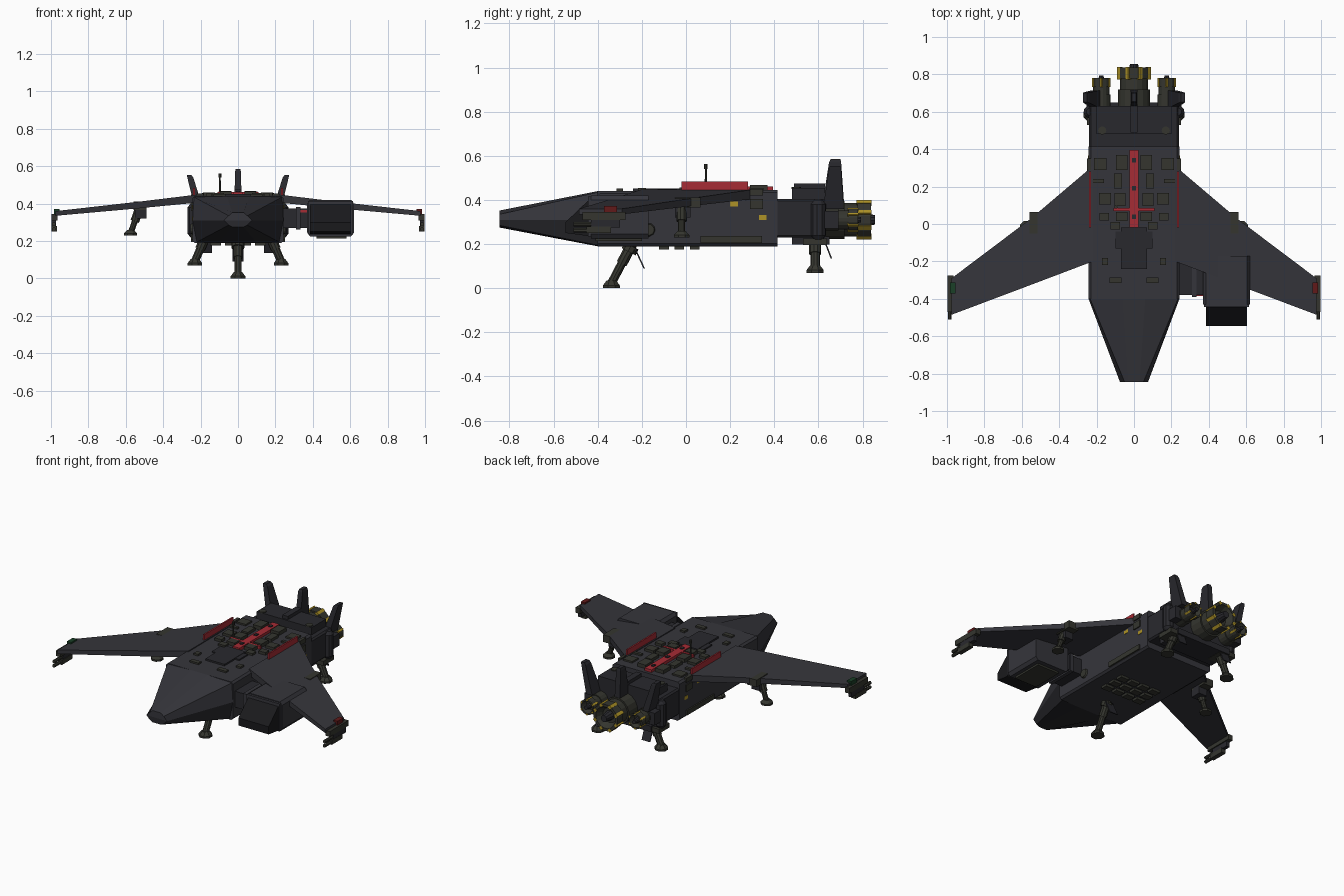
import bpy, bmesh, math
from mathutils import Vector

if "Cube" in bpy.data.objects:
    bpy.data.objects.remove(bpy.data.objects["Cube"])

def mat(name, r, g, b):
    m = bpy.data.materials.new(name)
    m.diffuse_color = (r, g, b, 1)
    m.use_nodes = True
    m.node_tree.nodes["Principled BSDF"].inputs["Base Color"].default_value = m.diffuse_color
    return m

HULL = mat("hull", .036, .036, .044)
DARK = mat("dark", .022, .022, .027)
METAL = mat("gunmetal", .035, .036, .028)
RED = mat("red", .38, .025, .035)
YEL = mat("yellow", .42, .29, .02)
GREEN = mat("green", .01, .05, .02)
LAMP = mat("lamp_red", .12, .01, .01)
GLASS = mat("glass", .01, .01, .012)

def finish(name, bm, m):
    bmesh.ops.recalc_face_normals(bm, faces=bm.faces[:])
    me = bpy.data.meshes.new(name)
    bm.to_mesh(me)
    bm.free()
    me.materials.append(m)
    o = bpy.data.objects.new(name, me)
    bpy.context.collection.objects.link(o)
    return o

def loft(name, rings, m, mirror=False):
    """Skin between rings of equal point count, caps on both ends."""
    for s in ((1, -1) if mirror else (1,)):
        bm = bmesh.new()
        vs = [[bm.verts.new((p[0] * s, p[1], p[2])) for p in r] for r in rings]
        n = len(rings[0])
        for a, b in zip(vs, vs[1:]):
            for i in range(n):
                bm.faces.new((a[i], a[(i + 1) % n], b[(i + 1) % n], b[i]))
        bm.faces.new(vs[0])
        bm.faces.new(vs[-1])
        finish(name + ("" if not mirror else "_right" if s > 0 else "_left"), bm, m)

def box(name, x0, x1, y0, y1, z0, z1, m, mirror=False):
    loft(name, [[(x0, y, z0), (x1, y, z0), (x1, y, z1), (x0, y, z1)] for y in (y0, y1)], m, mirror)

def tube(name, p, stations, m, axis=(0, 1, 0), n=12, mirror=False):
    """Turned part: stations are (distance along axis, radius)."""
    a = Vector(axis).normalized()
    u = a.orthogonal().normalized()
    v = a.cross(u)
    rings = [[Vector(p) + a * d + (u * math.cos(t) + v * math.sin(t)) * r
              for t in [2 * math.pi * (k + .5) / n for k in range(n)]] for d, r in stations]
    loft(name, rings, m, mirror)

def leg(name, top, foot, r, m, mirror=False):
    d = Vector(foot) - Vector(top)
    L = d.length
    tube(name + "_strut", top, [(0, r * 1.25), (L * .5, r * 1.25), (L * .5, r), (L, r)], m, d, 10, mirror)
    tube(name + "_foot", foot, [(-.022, .042), (-.01, .042), (.012, .024)], m, (0, 0, 1), 8, mirror)

# Fuselage and rear section
def section(y, w, z0, z1, c):
    return [(-w + c, y, z0), (w - c, y, z0), (w, y, z0 + c), (w, y, z1 - c),
            (w - c, y, z1), (-w + c, y, z1), (-w, y, z1 - c), (-w, y, z0 + c)]
loft("fuselage", [section(-.4, .243, .19, .44, .012), section(.415, .243, .19, .445, .012)], HULL)
loft("tail_section", [section(.41, .24, .23, .405, .01), section(.63, .24, .23, .405, .01)], DARK)
box("tail_top", -.2, .2, .48, .63, .40, .453, DARK)
box("tail_belly", -.2, .2, .48, .65, .197, .235, DARK)

# Faceted nose, upper and lower halves
def half(y, pts, s):
    return [(x, y, z) for x, z in pts] + [(-x, y, z) for x, z in reversed(pts)]
loft("nose_upper", [half(-.4, [(.06, .44), (.235, .435), (.243, .31)], 1),
                    half(-.845, [(.03, .352), (.05, .335), (.075, .31)], 1)], HULL)
loft("nose_lower", [half(-.4, [(.243, .31), (.22, .195), (.1, .19)], 1),
                    half(-.845, [(.075, .31), (.05, .285), (.03, .275)], 1)], DARK)

# Forward-swept wings
def wing_ring(x, yf, yb, z0, z1):
    return [(x, yf, z0), (x, yb, z0), (x, yb, z1), (x, yf, z1)]
loft("wing", [wing_ring(.22, -.2, .31, .405, .448), wing_ring(.55, -.325, .03, .373, .408),
              wing_ring(.975, -.485, -.29, .335, .36)], HULL, True)
box("wingtip_rail", .965, .998, -.47, -.275, .31, .345, METAL, True)
box("wingtip_gun", .972, .996, -.43, -.30, .275, .31, DARK, True)
for z in (.262, .29):
    tube("gun_barrel", (.985, -.51, z), [(0, .011), (.17, .011)], METAL, n=8, mirror=True)
box("gun_cradle", .968, .998, -.45, -.34, .25, .28, METAL, True)
box("right_light", .955, .985, -.372, -.312, .34, .372, LAMP)
box("left_light", -.985, -.955, -.372, -.312, .34, .372, GREEN)

# Wing legs
box("wing_pad", .49, .56, -.05, .065, .365, .412, METAL, True)
box("wing_leg_hub", .49, .55, -.05, .02, .32, .38, DARK, True)
tube("wing_leg", (.525, -.02, .38), [(0, .024), (.08, .024), (.08, .016), (.15, .016)], METAL, (.05, 0, -.14), 10, True)
tube("wing_foot", (.575, -.02, .229), [(0, .038), (.012, .038), (.03, .02)], METAL, (0, 0, 1), 8, True)

# Front and rear landing gear
leg("front_leg", (0, -.245, .2), (0, -.338, .022), .02, METAL)
tube("front_leg_collar", (0, -.26, .165), [(0, .036), (.03, .036)], METAL, (0, .093, .178), 10)
loft("front_gear_door", [[(-.03, -.235, .18), (.03, -.235, .18), (.03, -.228, .18), (-.03, -.228, .18)],
                         [(-.03, -.193, .09), (.03, -.193, .09), (.03, -.186, .09), (-.03, -.186, .09)]], DARK)
leg("rear_leg", (.175, .585, .22), (.23, .585, .092), .022, METAL, True)
box("rear_gear_mount", .13, .25, .53, .64, .195, .225, METAL, True)
loft("rear_gear_door", [[(.14, .63, .2), (.2, .63, .2), (.2, .637, .2), (.14, .637, .2)],
                        [(.14, .655, .135), (.2, .655, .135), (.2, .662, .135), (.14, .662, .135)]], DARK, True)

# Engines with yellow nozzle pads
def engine(x, r, y0, y1, n, mirror):
    L = y1 - y0
    tube("engine", (x, y0, .31), [(0, r), (L * .45, r), (L * .45, r * .88), (L * .72, r * .88), (L * .72, r),
         (L, r), (L, r * .8), (L * .8, r * .55)], METAL, n=16, mirror=mirror)
    tube("exhaust_core", (x, y0, .31), [(L * .7, r * .4), (L * 1.08, r * .25)], DARK, n=10, mirror=mirror)
    for k in range(n):
        t = 2 * math.pi * (k + .5) / n
        tube("nozzle_pad", (x + math.cos(t) * r * .93, y1 - L * .3, .31 + math.sin(t) * r * .93),
             [(0, r * .16), (L * .31, r * .16)], YEL, n=4, mirror=mirror)
engine(0, .088, .62, .838, 8, False)
engine(.175, .05, .62, .78, 6, True)
box("engine_mount", .2, .255, .62, .69, .27, .35, DARK, True)
tube("tail_bulge", (.235, .6, .31), [(-.09, .02), (-.07, .035), (.07, .035), (.09, .02)], DARK, (0, 0, 1), 10, True)
tube("tail_cap", (.17, .5, .45), [(0, .022), (.008, .022)], METAL, (0, 0, 1), 12, True)

# Tail fins
def fin_ring(x, w, y0, y1, z):
    return [(x - w, y0, z), (x + w, y0, z), (x + w, y1, z), (x - w, y1, z)]
loft("center_fin", [fin_ring(0, .02, .615, .718, .36), fin_ring(0, .016, .648, .703, .57), fin_ring(0, .012, .655, .7, .585)], DARK)
box("center_fin_base", -.02, .02, .49, .63, .445, .475, DARK)
loft("side_fin", [fin_ring(.205, .022, .62, .715, .36), fin_ring(.255, .016, .648, .703, .54), fin_ring(.262, .012, .652, .7, .553)], DARK, True)

# Cockpit pod on the right side only
box("pod_tunnel", .24, .38, -.38, -.2, .27, .375, DARK)
box("tunnel_collar", .31, .335, -.39, -.19, .262, .382, HULL)
box("tunnel_red_band", .32, .372, -.386, -.2, .352, .366, RED)
def pod_ring(x, i):
    return [(x, -.43, .225 + i), (x, -.43, .42 - i), (x, -.17, .42 - i), (x, -.17, .225 + i)]
loft("cockpit_pod", [pod_ring(.37, .02), pod_ring(.385, 0), pod_ring(.605, 0), pod_ring(.62, .02)], HULL)
loft("pod_windshield", [[(x, -.43, .235), (x, -.545, .25), (x, -.545, .30), (x, -.43, .41)] for x in (.385, .605)], GLASS)
box("pod_frame", .375, .615, -.445, -.43, .235, .415, HULL)
box("pod_skid", .42, .58, -.41, -.2, .213, .228, METAL)

# Red spine, side panels and antenna
box("spine_stripe", -.025, .025, -.02, .395, .44, .462, RED)
box("red_panel", .23, .24, -.02, .28, .44, .483, RED, True)
box("red_cross_bar", .025, .11, .07, .085, .44, .462, RED, True)
for y in (.04, .19, .34):
    box("spine_block", -.01, .01, y - .012, y + .012, .455, .468, DARK)
tube("antenna", (-.097, .09, .44), [(0, .006), (.1, .005), (.1, .009), (.122, .009)], METAL, (0, 0, 1), 8)

# Deck plates: x, y, half width, half length, height
box("deck_hatch", -.07, .07, -.24, -.02, .44, .452, DARK)
box("deck_hatch_wide", -.1, .1, -.13, -.04, .44, .45, DARK)
for x, y, w, l, h in [(.18, .32, .034, .032, .455), (.065, .33, .03, .04, .468), (.19, .23, .03, .01, .455),
                      (.085, .23, .022, .04, .462), (.155, .135, .032, .03, .46), (.075, .13, .03, .035, .466),
                      (.065, .04, .03, .025, .465), (.16, .04, .025, .02, .46), (.1, -.01, .025, .02, .456),
                      (.155, -.2, .016, .018, .453), (.1, -.3, .032, .015, .451)]:
    box("deck_plate", x - w, x + w, y - l, y + l, .435, h, METAL, True)

# Belly vents and hull side details
for i, y in enumerate((-.1, -.03, .04)):
    for x in (.04, .12):
        box("belly_vent", x - .03, x + .03, y - .022, y + .022, .175, .195, METAL, True)
box("side_pipe", .24, .252, .065, .345, .205, .237, METAL, True)
tube("side_port", (.235, -.17, .265), [(0, .034), (.018, .026)], METAL, (1, 0, 0), 10, True)
box("side_block", .24, .25, .29, .35, .36, .405, METAL, True)
for y, z in ((.2, .37), (.33, .31)):
    box("side_marking", .24, .2455, y, y + .035, z, z + .022, YEL, True)
box("shoulder_block", .23, .25, .29, .35, .42, .45, METAL, True)
